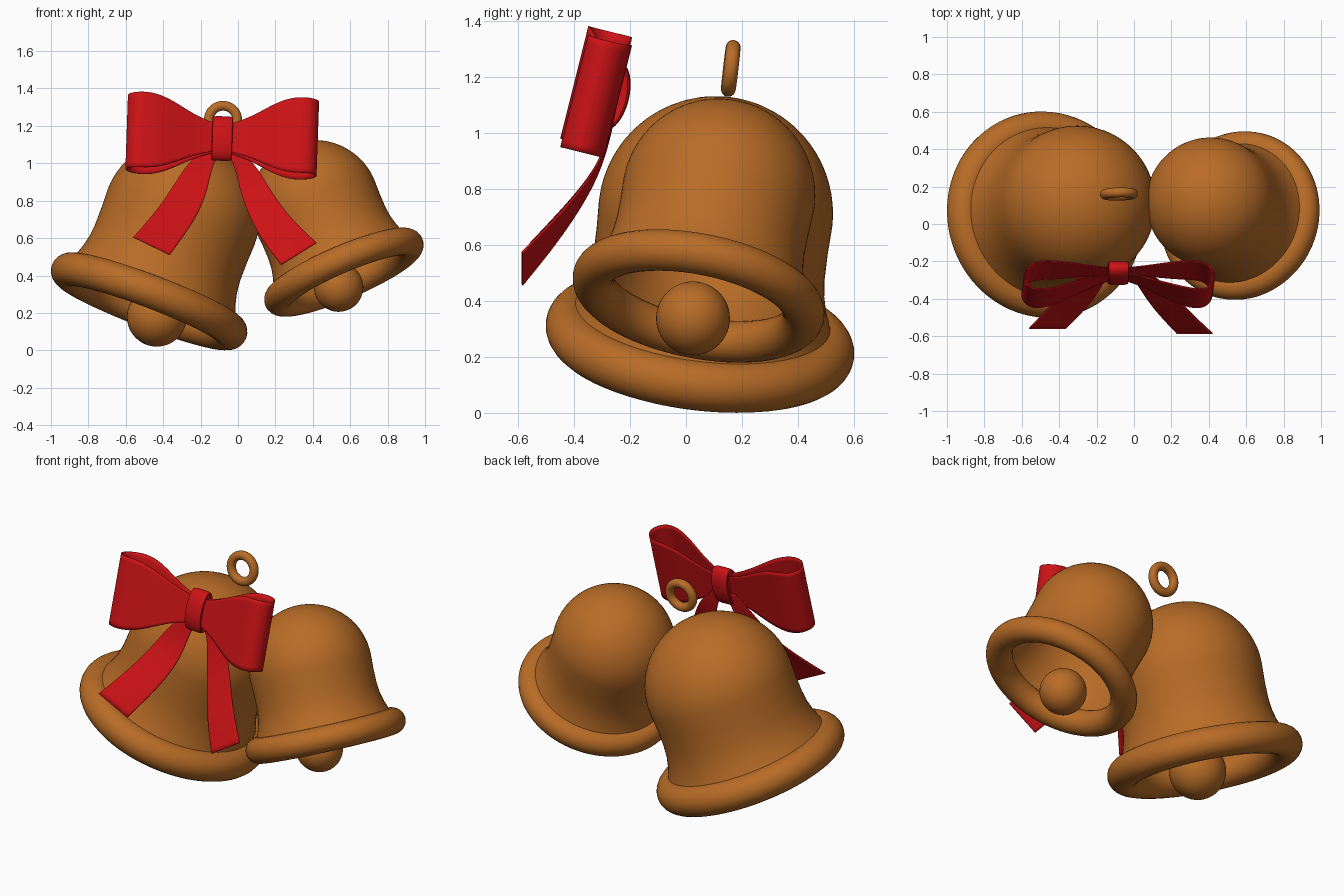
import bpy, bmesh, math
from math import sin, cos, pi, radians
from mathutils import Vector, Matrix

if "Cube" in bpy.data.objects:
    bpy.data.objects.remove(bpy.data.objects["Cube"])


def material(name, color):
    m = bpy.data.materials.new(name)
    m.diffuse_color = (*color, 1)
    m.use_nodes = True
    m.node_tree.nodes["Principled BSDF"].inputs["Base Color"].default_value = m.diffuse_color
    return m


BRONZE = material("bronze", (0.48, 0.15, 0.02))
RED = material("red_ribbon", (0.6, 0.006, 0.008))


def finish(ob, name, mat, angle=40):
    ob.name = name
    ob.data.materials.append(mat)
    bpy.ops.object.select_all(action='DESELECT')
    ob.select_set(True)
    bpy.context.view_layer.objects.active = ob
    bpy.ops.object.shade_smooth_by_angle(angle=radians(angle))
    return ob


def from_bmesh(bm, name, mat):
    me = bpy.data.meshes.new(name)
    bm.to_mesh(me)
    bm.free()
    ob = bpy.data.objects.new(name, me)
    bpy.context.collection.objects.link(ob)
    return finish(ob, name, mat)


def torus(name, loc, rot, major, minor):
    bpy.ops.mesh.primitive_torus_add(location=loc, rotation=rot, major_radius=major,
                                     minor_radius=minor, major_segments=80, minor_segments=24)
    return finish(bpy.context.object, name, BRONZE)


# Hollow bell: lathed wall, thick rim ring and ball clapper
def bell(name, centre, axis, k, clapper, clapper_r):
    q = Vector((0, 0, 1)).rotation_difference(Vector(axis).normalized())
    wall = [(.485, .03), (.458, .09), (.437, .15), (.423, .21), (.416, .28), (.416, .38)]
    dome_h, dome_r, t = .485, .42, .025
    arc = [i * pi / 36 for i in range(19)]
    outer = wall + [(dome_r * cos(a), dome_h + dome_r * sin(a)) for a in arc]
    inner = [(max(r - t, 0), h - t * (h > dome_h) * (h - dome_h) / dome_r) for r, h in wall]
    inner += [((dome_r - t) * cos(a), dome_h + (dome_r - t) * sin(a)) for a in arc]
    prof = outer + inner[::-1]
    bm = bmesh.new()
    vs = [bm.verts.new((r * k, 0, h * k)) for r, h in prof]
    es = [bm.edges.new((vs[i], vs[(i + 1) % len(vs)])) for i in range(len(vs))
          if i != len(outer) - 1]
    bmesh.ops.spin(bm, geom=vs + es, cent=(0, 0, 0), axis=(0, 0, 1), angle=2 * pi,
                   steps=80, use_duplicate=False)
    bmesh.ops.remove_doubles(bm, verts=bm.verts[:], dist=1e-4)
    bmesh.ops.recalc_face_normals(bm, faces=bm.faces[:])
    ob = from_bmesh(bm, name + "_body", BRONZE)
    ob.matrix_world = Matrix.Translation(centre) @ q.to_matrix().to_4x4()
    torus(name + "_rim", centre, q.to_euler(), .465 * k, .09 * k)
    bpy.ops.mesh.primitive_uv_sphere_add(segments=40, ring_count=24, radius=clapper_r,
                                         location=clapper)
    finish(bpy.context.object, name + "_clapper", BRONZE)
    return q


q = bell("large_bell", (-.475, .05, .262), (.352, .115, .929), 1.0, (-.434, .035, .18), .16)
bell("small_bell", (.566, .045, .418), (-.39, .18, .903), .823, (.538, .025, .338), .132)

# Hanging ring above the large bell
ring_rot = (q.to_matrix() @ Matrix.Rotation(pi / 2, 3, 'X')).to_euler()
torus("hanging_ring", (-.08, .16, 1.232), ring_rot, .076, .026)


# Ribbon strip: rows of paired edge points, smoothed and thickened
def ribbon(name, rows):
    bm = bmesh.new()
    grid = []
    for a, b in rows:
        a, b = Vector(a), Vector(b)
        grid.append([bm.verts.new(a.lerp(b, f)) for f in (0, .5, 1)])
    for r0, r1 in zip(grid, grid[1:]):
        for j in range(2):
            bm.faces.new((r0[j], r0[j + 1], r1[j + 1], r1[j]))
    bmesh.ops.recalc_face_normals(bm, faces=bm.faces[:])
    ob = from_bmesh(bm, name, RED)
    sub = ob.modifiers.new("smooth", 'SUBSURF')
    sub.levels = sub.render_levels = 3
    sub.boundary_smooth = 'PRESERVE_CORNERS'
    sol = ob.modifiers.new("thickness", 'SOLIDIFY')
    sol.thickness = .006
    sol.offset = 0
    return ob


# Bow frame: leaning back and turned slightly
bow = (Matrix.Translation((-.085, -.252, 1.13)) @ Matrix.Rotation(radians(2), 4, 'Y')
       @ Matrix.Rotation(radians(-14), 4, 'X'))

# Bow loops: (x, y, half height) along the ribbon, mirrored
loop_path = [(0, -.025, .07), (.08, -.04, .085), (.18, -.075, .125), (.28, -.115, .18),
             (.38, -.148, .21), (.475, -.155, .206), (.525, -.08, .204), (.475, .0, .206),
             (.38, .008, .21), (.28, .005, .18), (.18, .003, .125), (.08, .0, .085), (0, .0, .07)]
for side, s in (("left", -1), ("right", 1)):
    ob = ribbon(side + "_bow_loop", [((s * x, y, h), (s * x, y, -h)) for x, y, h in loop_path])
    ob.matrix_world = bow

# Knot band around the middle, slightly bulged
bm = bmesh.new()
rings = []
for x, f in ((-.045, .6), (-.055, .82), (-.052, .93), (-.035, 1), (.035, 1),
             (.052, .93), (.055, .82), (.045, .6)):
    rings.append([bm.verts.new((x, -.01 + .058 * f * cos(a), .122 * f ** .5 * sin(a)))
                  for a in [i * pi / 20 for i in range(40)]])
for r0, r1 in zip(rings, rings[1:]):
    for i in range(40):
        j = (i + 1) % 40
        bm.faces.new((r0[i], r0[j], r1[j], r1[i]))
bm.faces.new(rings[0])
bm.faces.new(rings[-1])
bmesh.ops.recalc_face_normals(bm, faces=bm.faces[:])
from_bmesh(bm, "bow_knot", RED).matrix_world = bow

# Hanging tails: (left x, left z, right x, right z, y)
tails = {
    "left_tail": [(-.16, 1.1, -.08, 1.1, -.25), (-.27, 1.0, -.142, .98, -.272),
                  (-.345, .88, -.162, .85, -.315), (-.43, .75, -.225, .70, -.42),
                  (-.56, .605, -.365, .51, -.558)],
    "right_tail": [(-.09, 1.1, -.02, 1.1, -.25), (-.02, 1.0, .085, 1.0, -.27),
                   (.0, .90, .13, .93, -.295), (.035, .775, .19, .83, -.35),
                   (.11, .61, .285, .70, -.46), (.23, .457, .42, .575, -.585)],
}
for name, pts in tails.items():
    ribbon(name, [((a, y, b), (c, y, d)) for a, b, c, d, y in pts])
